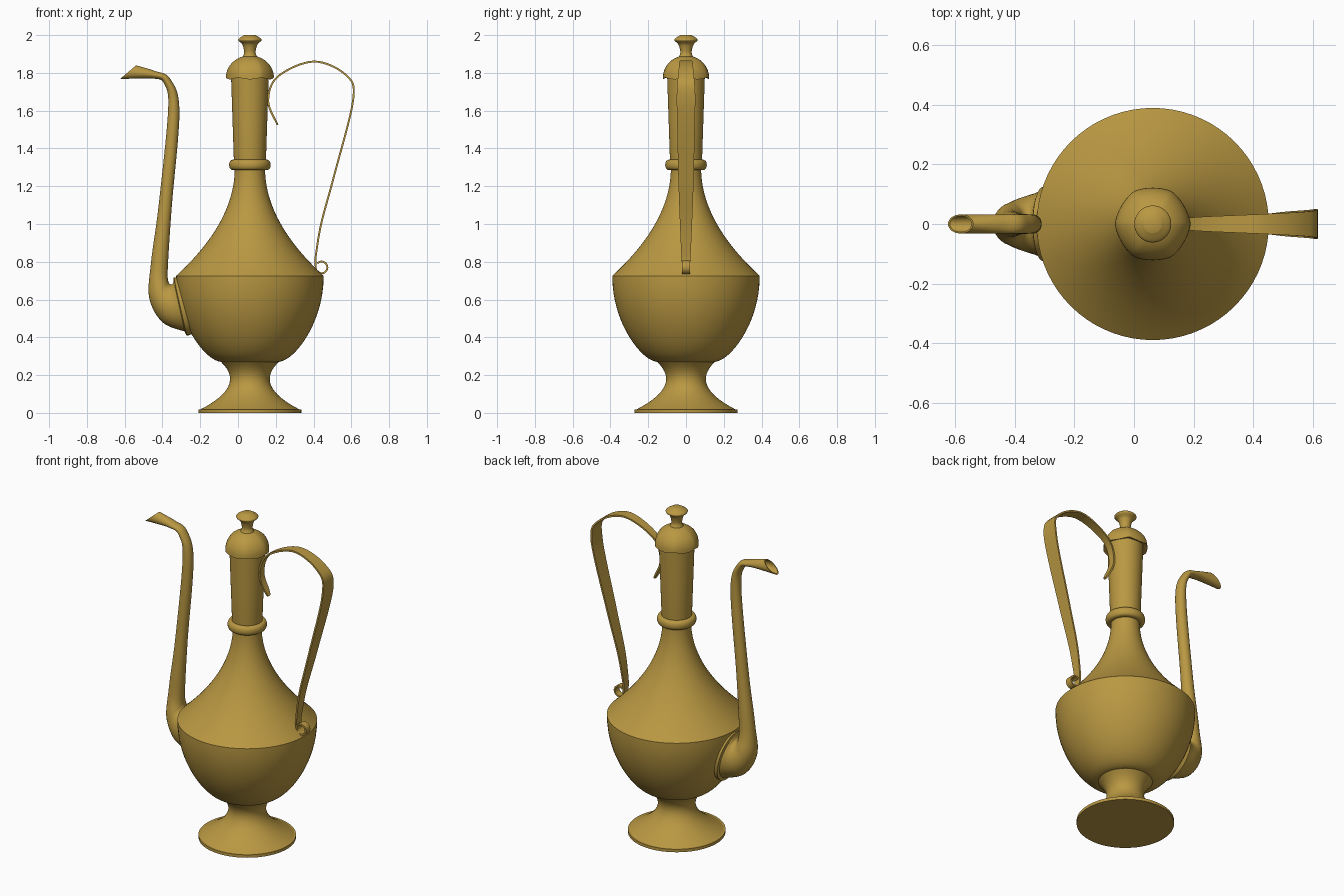
import bpy, bmesh, math
from mathutils import Vector

cube = bpy.data.objects.get("Cube")
if cube:
    bpy.data.objects.remove(cube, do_unlink=True)

AXIS_X = 0.063
STEPS = 8

brass = bpy.data.materials.new("aged brass")
brass.use_nodes = True
brass.diffuse_color = (0.49, 0.315, 0.055, 1)
shader = brass.node_tree.nodes["Principled BSDF"]
shader.inputs["Base Color"].default_value = brass.diffuse_color


def fractions(count):
    return [step / count for step in range(count + 1)]


def smooth(points):
    """Run a smooth curve through a few points."""
    knots = [Vector(point) for point in points]
    padded = [knots[0]] + knots + [knots[-1]]
    curve = []
    for before, start, end, after in zip(padded, padded[1:], padded[2:], padded[3:]):
        leave, arrive = (end - before) / 2, (after - start) / 2
        for t in fractions(STEPS)[:-1]:
            ease = t * t * (3 - 2 * t)
            curve.append(start.lerp(end, ease)
                         + leave * t * (1 - t) ** 2
                         - arrive * t * t * (1 - t))
    return curve + [knots[-1]]


def loft(name, rings):
    """Skin closed rings of points, cap both ends and shade smoothly."""
    bm = bmesh.new()
    loops = [[bm.verts.new(point) for point in ring] for ring in rings]
    for lower, upper in zip(loops, loops[1:]):
        for i in range(len(lower)):
            bm.faces.new((lower[i - 1], lower[i], upper[i], upper[i - 1]))
    bm.faces.new(loops[0])
    bm.faces.new(loops[-1])
    bmesh.ops.recalc_face_normals(bm, faces=bm.faces)
    mesh = bpy.data.meshes.new(name)
    bm.to_mesh(mesh)
    bm.free()
    mesh.materials.append(brass)
    part = bpy.data.objects.new(name, mesh)
    bpy.context.collection.objects.link(part)
    bpy.ops.object.select_all(action='DESELECT')
    part.select_set(True)
    bpy.context.view_layer.objects.active = part
    bpy.ops.object.shade_smooth_by_angle(angle=math.radians(35))


def lathe(name, profile, lobe=0, wave=0):
    """Turn (radius, height) pairs; lobe makes six soft ridges, wave a scalloped rim."""
    rings = []
    for radius, height in profile:
        ring = []
        for turn in fractions(72)[:-1]:
            angle = math.tau * turn
            hollow = abs(math.sin(3 * angle))
            reach = radius * (1 - lobe * hollow)
            drop = wave * hollow if height < 1.78 else 0
            ring.append((AXIS_X + reach * math.cos(angle),
                         reach * math.sin(angle), height - drop))
        rings.append(ring)
    loft(name, rings)


# Foot plate
lathe("foot_plate", [(0.272, 0), (0.272, 0.018), (0.24, 0.02)])


# Body: waisted foot, rounded bowl, then a concave shoulder rising to the neck
def foot_point(t):
    height = 0.018 + 0.25 * t
    return 0.105 + 6 * (height - 0.18) ** 2, height


def bowl_point(t):
    return 0.15 + 0.24 * math.sin(t * math.pi / 2) ** 0.58, 0.27 + 0.45 * t


def shoulder_point(t):
    return 0.08 + 0.31 * (1 - t) ** 2, 0.726 + 0.57 * t


foot = [foot_point(t) for t in fractions(16)]
bowl = [bowl_point(t * t) for t in fractions(20)]
shoulder = [shoulder_point(t) for t in fractions(24)]
lathe("body", foot + bowl + shoulder)

# Neck with its rounded collar
lathe("neck", [(0.08, 1.29), (0.085, 1.34), (0.092, 1.55), (0.1, 1.79)])


def collar_point(t):
    angle = math.pi * (t - 0.5)
    return 0.08 + 0.03 * abs(math.cos(angle)) ** 0.6, 1.313 + 0.028 * math.sin(angle)


lathe("collar", [collar_point(t) for t in fractions(16)])


# Domed lid and flared knob
def dome_point(t):
    angle = t * math.pi / 2
    return 0.127 * math.cos(angle), 1.776 + 0.116 * math.sin(angle)


lathe("lid", [(0.09, 1.785)] + [dome_point(t) for t in fractions(14)[:-1]], lobe=0.04, wave=0.01)
lathe("lid_knob", smooth([(0.038, 1.885), (0.03, 1.91), (0.04, 1.95), (0.062, 1.976), (0.03, 2)]))


# Spout: ovals stretched between an inner and an outer outline
def oval(inner, outer, scale=1, shift=0):
    middle, reach = (inner + outer) / 2, (inner - outer) / 2
    size = reach.length
    width = 0.032 if middle.y > 1.5 else min(size, 0.025 + 0.63 * size)
    ring = []
    for turn in fractions(32)[:-1]:
        angle = math.tau * turn
        edge = middle + reach * scale * math.cos(angle)
        ring.append((edge.x + shift, scale * width * math.sin(angle), edge.y))
    return ring


inner_line = smooth([(-0.34, 0.7), (-0.35, 0.68), (-0.37, 0.7), (-0.37, 0.8), (-0.35, 1.1),
                     (-0.31, 1.6), (-0.36, 1.77), (-0.44, 1.81), (-0.54, 1.84)])
outer_line = smooth([(-0.28, 0.43), (-0.4, 0.48), (-0.47, 0.61), (-0.46, 0.8), (-0.42, 1.1),
                     (-0.37, 1.6), (-0.39, 1.74), (-0.45, 1.77), (-0.625, 1.767)])
sections = list(zip(inner_line, outer_line))
outside = [oval(*section) for section in sections]
mouth = [oval(*section, scale=0.85) for section in reversed(sections[-STEPS:])]
loft("spout", outside + mouth)

# Oval flange where the spout meets the bowl
flange_top, flange_bottom = Vector((-0.33, 0.718)), Vector((-0.262, 0.41))
loft("spout_flange", [oval(flange_top, flange_bottom, scale, shift)
                      for scale, shift in ((0.9, 0.04), (1, 0), (1, -0.01), (0.9, -0.015))])

# Ribbon handle, widest at its shoulder, ending in a small curl
strip = smooth([(0.21, 1.525), (0.16, 1.65), (0.21, 1.78), (0.4, 1.86), (0.57, 1.79),
                (0.61, 1.66), (0.51, 1.26), (0.44, 1), (0.41, 0.82)])
curl_middle = Vector((0.442, 0.77))
for t in fractions(24):
    angle = math.pi * (0.95 + 1.8 * t)
    strip.append(curl_middle + 0.031 * Vector((math.cos(angle), math.sin(angle))))

rings = []
for i, point in enumerate(strip):
    along = strip[min(i + 1, len(strip) - 1)] - strip[max(i - 1, 0)]
    across = along.orthogonal().normalized() * 0.005
    knot = i / STEPS
    half = min(0.01 + 0.03 * knot, max(0.021, 0.05 - 0.009 * abs(knot - 5)))
    front, back = point + across, point - across
    rings.append([(front.x, -half, front.y), (front.x, half, front.y),
                  (back.x, half, back.y), (back.x, -half, back.y)])
loft("handle", rings)
